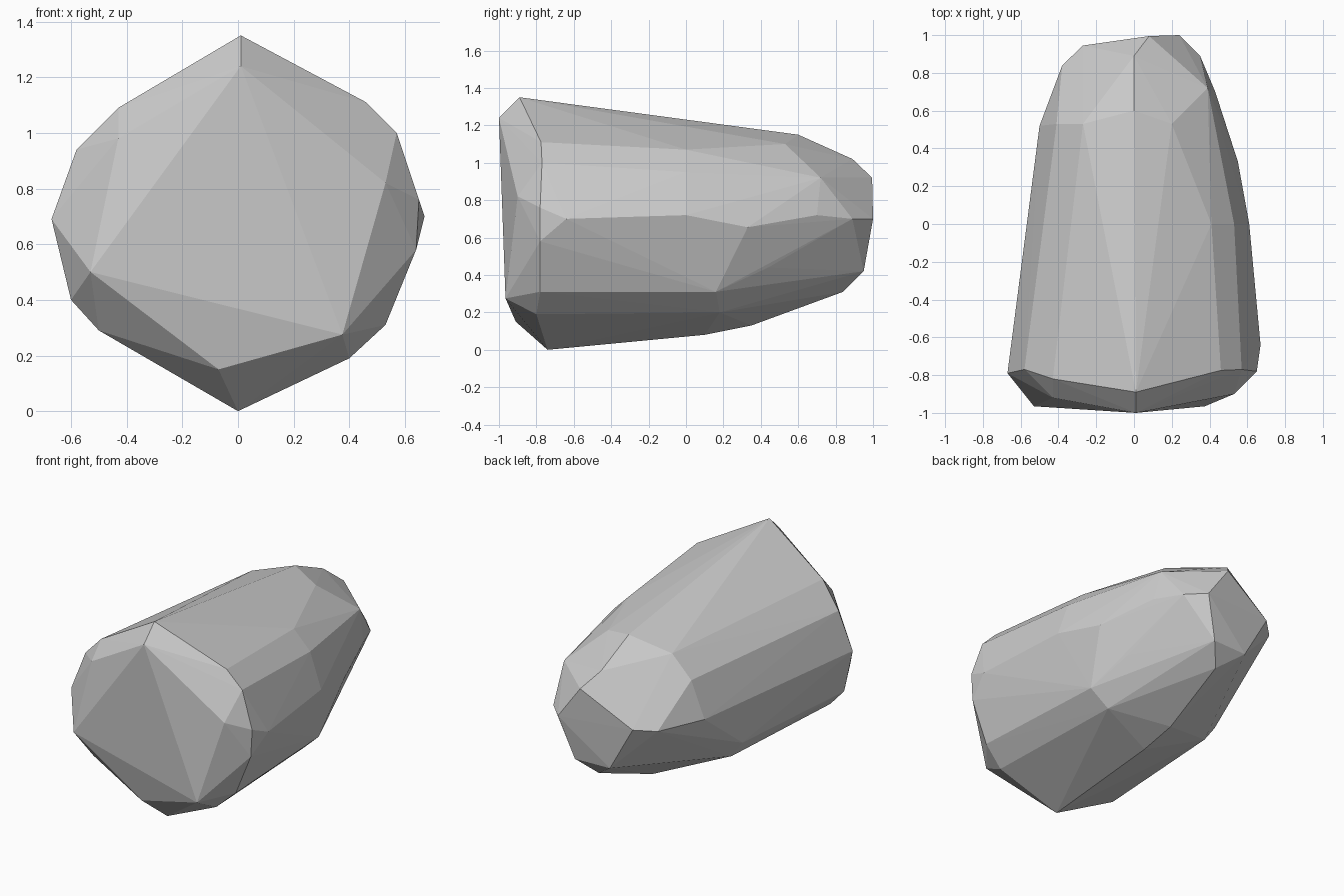
import bpy, bmesh

# Cross-section rings of the boulder, front to back: (x, y, z)
front_face = [(0.01, -1.0, 1.24), (-0.43, -0.92, 0.98), (-0.53, -0.965, 0.50),
              (0.375, -0.965, 0.275), (0.53, -0.90, 0.82), (-0.07, -0.91, 0.15)]
front_rim = [(0.01, -0.89, 1.35), (0.46, -0.775, 1.11), (0.57, -0.77, 1.0),
             (0.65, -0.78, 0.76), (0.64, -0.78, 0.58), (0.53, -0.78, 0.31),
             (0.40, -0.80, 0.19), (0.0, -0.74, 0.0), (-0.50, -0.80, 0.29),
             (-0.60, -0.80, 0.40), (-0.67, -0.79, 0.69), (-0.58, -0.77, 0.94),
             (-0.43, -0.82, 1.09), (0.67, -0.64, 0.70)]
waist = [(0.41, 0.0, 1.07), (0.53, 0.0, 0.95), (0.61, 0.0, 0.72),
         (0.55, 0.33, 0.655), (0.48, 0.16, 0.31), (0.36, 0.18, 0.20),
         (0.0, 0.10, 0.08), (-0.44, 0.15, 0.29), (-0.52, 0.15, 0.40)]
shoulder = [(0.0, 0.60, 1.15), (0.20, 0.53, 1.10), (0.39, 0.72, 0.92),
            (0.43, 0.70, 0.72), (0.42, 0.44, 0.44), (0.0, 0.35, 0.13),
            (-0.50, 0.52, 0.69), (-0.41, 0.53, 0.93), (-0.27, 0.53, 1.07)]
back_cap = [(0.0, 0.89, 1.02), (0.08, 0.995, 0.92), (0.35, 0.89, 0.70),
            (0.24, 1.0, 0.70), (0.15, 0.95, 0.42), (-0.10, 0.94, 0.42),
            (0.05, 0.84, 0.31), (-0.38, 0.84, 0.70), (-0.27, 0.945, 0.72)]

# Wrap the rings in one faceted skin
bm = bmesh.new()
for ring in (front_face, front_rim, waist, shoulder, back_cap):
    for p in ring:
        bm.verts.new(p)
res = bmesh.ops.convex_hull(bm, input=bm.verts[:])
loose = [v for v in bm.verts if not v.link_faces]
bmesh.ops.delete(bm, geom=loose, context='VERTS')
bmesh.ops.recalc_face_normals(bm, faces=bm.faces[:])

mesh = bpy.data.meshes.new("boulder")
bm.to_mesh(mesh)
bm.free()
boulder = bpy.data.objects.new("boulder", mesh)
bpy.context.collection.objects.link(boulder)
